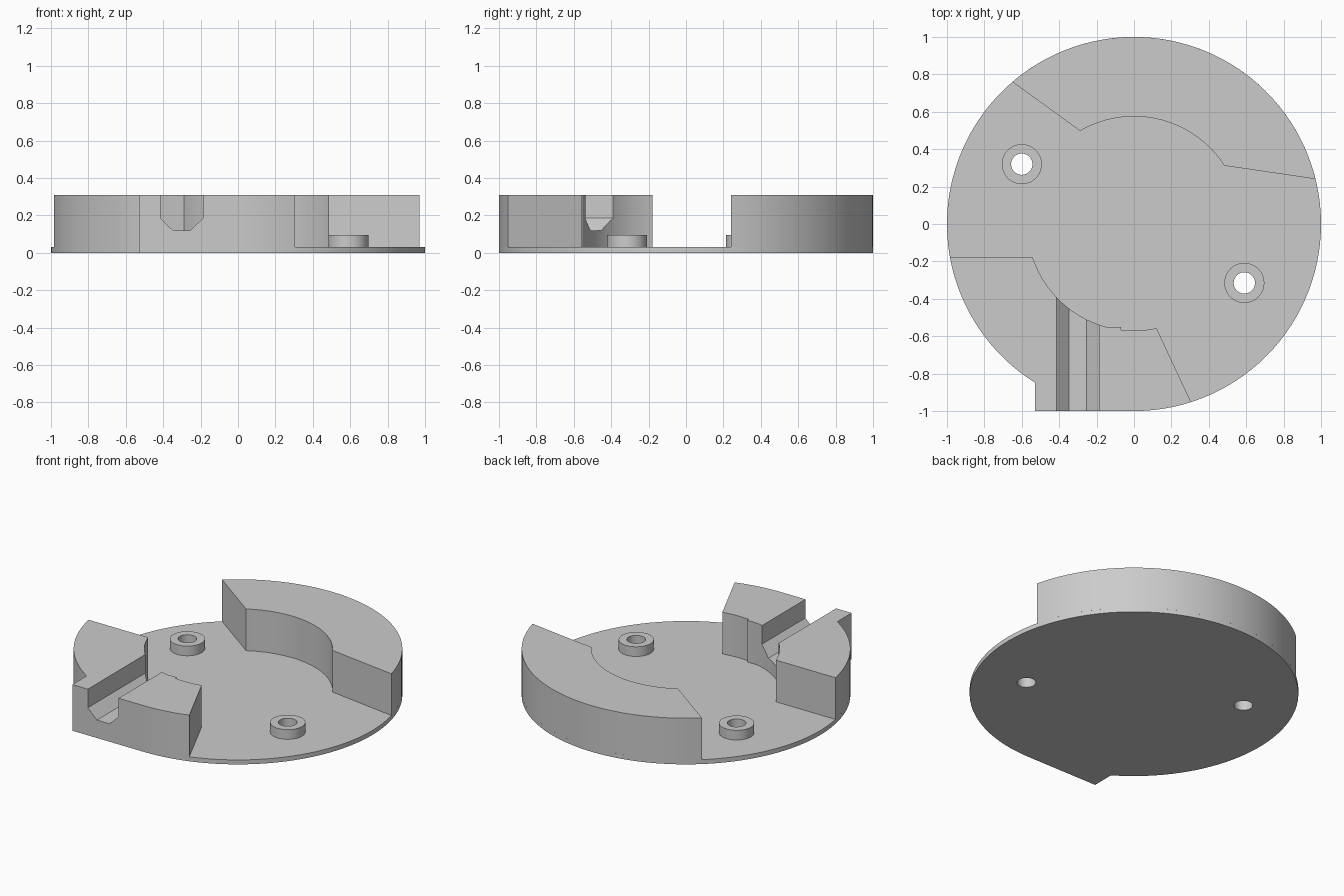
import bpy, bmesh
from math import radians, degrees, atan2, cos, sin

cube = bpy.data.objects.get("Cube")
if cube:
    bpy.data.objects.remove(cube, do_unlink=True)

BASE_TOP, WALL_TOP, BOSS_TOP = 0.03, 0.31, 0.095
OUTER, INNER = 1.0, 0.57
HOLE, BOSS = 0.057, 0.107
SCREWS = [(-0.6, 0.32), (0.59, -0.315)]

grey = bpy.data.materials.new("plain grey")
grey.use_nodes = True
grey.diffuse_color = (0.6, 0.6, 0.6, 1)
grey.node_tree.nodes["Principled BSDF"].inputs["Base Color"].default_value = (0.6, 0.6, 0.6, 1)


def arc(radius, start, end, centre=(0, 0), step=3):
    n = max(2, round(abs(end - start) / step))
    angles = [radians(start + (end - start) * i / n) for i in range(n + 1)]
    return [(centre[0] + radius * cos(a), centre[1] + radius * sin(a)) for a in angles]


def ang(x, y):
    return degrees(atan2(y, x))


def add_object(name, bm):
    bmesh.ops.recalc_face_normals(bm, faces=bm.faces)
    mesh = bpy.data.meshes.new(name)
    bm.to_mesh(mesh)
    bm.free()
    mesh.materials.append(grey)
    obj = bpy.data.objects.new(name, mesh)
    bpy.context.collection.objects.link(obj)
    return obj


def prism(name, outline, low, high):
    """Extrude a flat outline from low to high."""
    bm = bmesh.new()
    face = bm.faces.new([bm.verts.new((x, y, low)) for x, y in outline])
    top = bmesh.ops.extrude_face_region(bm, geom=[face], use_keep_orig=True)["geom"]
    for v in top:
        if isinstance(v, bmesh.types.BMVert):
            v.co.z = high
    return add_object(name, bm)


def cut(obj, cutter):
    mod = obj.modifiers.new("cut", "BOOLEAN")
    mod.operation, mod.solver, mod.object = "DIFFERENCE", "EXACT", cutter
    bpy.context.view_layer.objects.active = obj
    bpy.ops.object.modifier_apply(modifier=mod.name)


def smooth(obj):
    bpy.ops.object.select_all(action="DESELECT")
    obj.select_set(True)
    bpy.context.view_layer.objects.active = obj
    bpy.ops.object.shade_smooth_by_angle(angle=radians(25))


# Base disc with a square corner tab at the front
tab_angle = ang(-0.53, -0.848)
corner = [(-0.53, -1.0)]
base = prism("base_plate", arc(OUTER, -90, 360 + tab_angle) + corner, 0, BASE_TOP)

# Long curved wall at the back
back_wall = prism("back_wall",
                  arc(OUTER, ang(0.97, 0.24), ang(-0.65, 0.76))
                  + arc(0.575, ang(-0.29, 0.5), ang(0.48, 0.31)),
                  BASE_TOP, WALL_TOP)

# Front wall with a small step on its inner face
front_wall = prism("front_wall",
                   arc(OUTER, ang(-0.984, -0.18), tab_angle) + corner
                   + arc(OUTER, -90, ang(0.305, -0.952))
                   + arc(INNER, ang(0.12, -0.555), ang(-0.07, -0.565))
                   + [(-0.07, -0.55)]
                   + arc(INNER, ang(-0.15, -0.55), ang(-0.54, -0.18)),
                   BASE_TOP, WALL_TOP)

# Cable channel through the front wall
channel = [(-0.415, 0.4), (-0.415, 0.185), (-0.348, 0.12),
           (-0.255, 0.12), (-0.187, 0.185), (-0.187, 0.4)]
bm = bmesh.new()
face = bm.faces.new([bm.verts.new((x, -1.1, z)) for x, z in channel])
ends = bmesh.ops.extrude_face_region(bm, geom=[face], use_keep_orig=True)["geom"]
for v in ends:
    if isinstance(v, bmesh.types.BMVert):
        v.co.y = -0.2
cutter = add_object("channel_cutter", bm)
cut(front_wall, cutter)
bpy.data.objects.remove(cutter, do_unlink=True)

# Screw bosses with through holes
bosses = []
for side, centre in zip(("right", "left"), SCREWS):
    boss = prism(side + "_screw_boss", arc(BOSS, 0, 352, centre, 8), BASE_TOP, BOSS_TOP)
    drill = prism("drill_cutter", arc(HOLE, 0, 352, centre, 8), -0.1, 0.2)
    cut(boss, drill)
    cut(base, drill)
    bpy.data.objects.remove(drill, do_unlink=True)
    bosses.append(boss)

for part in [base, back_wall, front_wall] + bosses:
    smooth(part)
